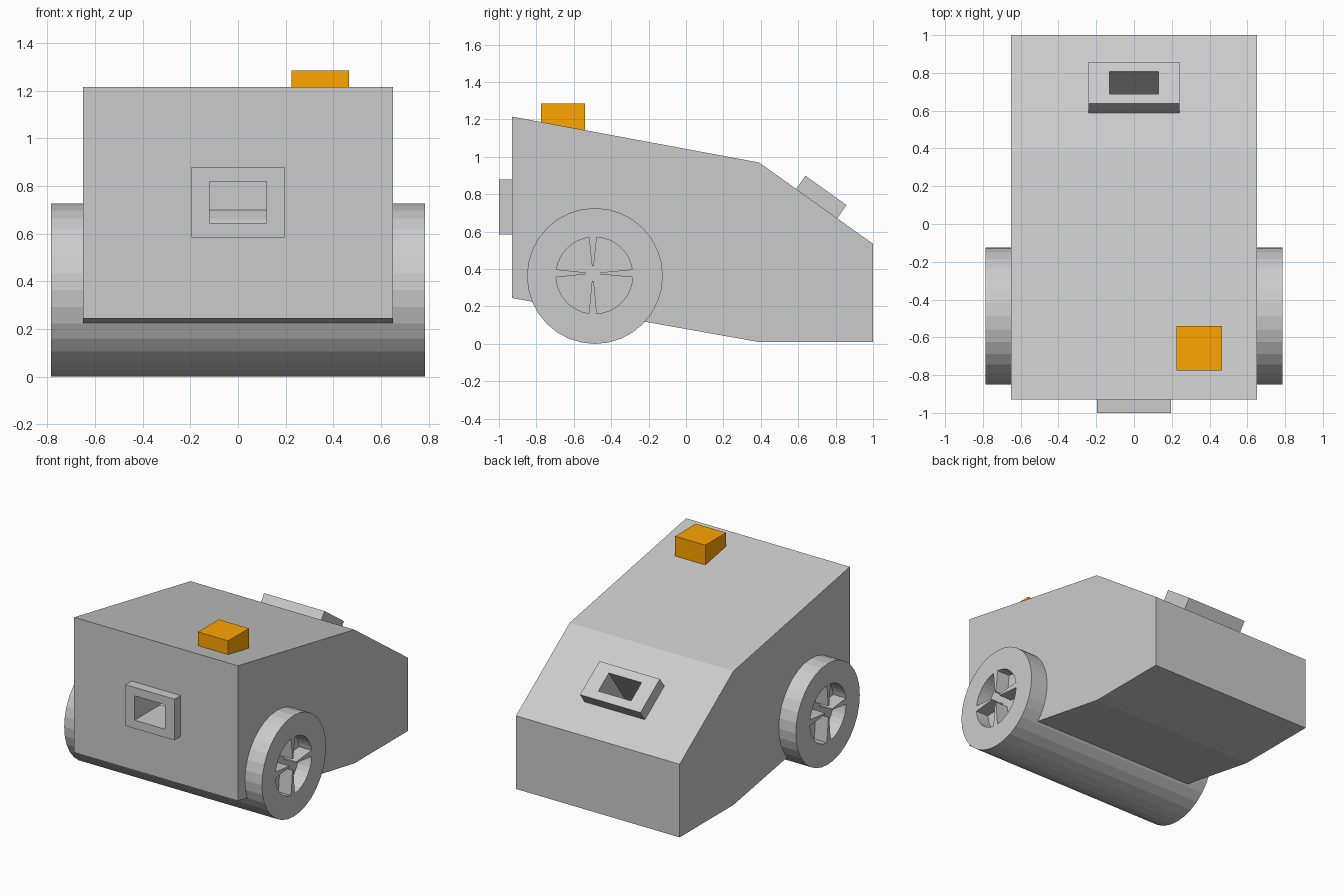
import bpy, bmesh
from math import sin, cos, asin, atan2, sqrt, pi
from mathutils import Matrix, Vector

if "Cube" in bpy.data.objects:
    bpy.data.objects.remove(bpy.data.objects["Cube"])


def finish(name, bm):
    bmesh.ops.recalc_face_normals(bm, faces=bm.faces)
    mesh = bpy.data.meshes.new(name)
    bm.to_mesh(mesh)
    bm.free()
    obj = bpy.data.objects.new(name, mesh)
    bpy.context.collection.objects.link(obj)
    return obj


def prism(name, profile, x0, x1):
    """Extrude a (y, z) profile along x."""
    bm = bmesh.new()
    face = bm.faces.new([bm.verts.new((x0, y, z)) for y, z in profile])
    ext = bmesh.ops.extrude_face_region(bm, geom=[face])
    verts = [g for g in ext["geom"] if isinstance(g, bmesh.types.BMVert)]
    bmesh.ops.translate(bm, verts=verts, vec=(x1 - x0, 0, 0))
    return finish(name, bm)


def box(name, lo, hi, matrix=Matrix()):
    lo, hi = Vector(lo), Vector(hi)
    bm = bmesh.new()
    bmesh.ops.create_cube(bm, size=1)
    for v in bm.verts:
        v.co = matrix @ ((lo + hi) / 2 + v.co * (hi - lo))
    return finish(name, bm)


def cut(cutter, *targets):
    cutter.hide_render = True
    for t in targets:
        m = t.modifiers.new("cut", "BOOLEAN")
        m.operation, m.solver, m.object = "DIFFERENCE", "EXACT", cutter
        bpy.context.view_layer.objects.active = t
        bpy.ops.object.modifier_apply(modifier=m.name)
    bpy.data.objects.remove(cutter)


# wedge-shaped body
body = prism("body", [(-.93, .245), (-.93, 1.215), (.39, .97),
                      (1, .535), (1, .01), (.39, .01)], -.65, .65)

# front socket: frame and pocket
front_frame = box("front_frame", (-.195, -1, .585), (.195, -.92, .88))
cut(box("front_pocket", (-.12, -1.1, .645), (.12, -.62, .82)), body, front_frame)

# rear socket, tilted to lie on the back slope
tilt = Matrix.Translation((.7035, .757, 0)).to_4x4()
tilt = Matrix.Translation((0, .7035, .757)) @ Matrix.Rotation(atan2(-.435, .61), 4, "X")
rear_frame = box("rear_frame", (-.24, -.135, -.01), (.24, .135, .078), tilt)
cut(box("rear_pocket", (-.13, -.073, -.3), (.13, .073, .2), tilt), body, rear_frame)

# wide roller whose ends are the wheels
R, CY = .363, -.487
roller = prism("roller", [(CY + R * cos(i * pi / 16), R + R * sin(i * pi / 16))
                          for i in range(32)], -.785, .785)

# round recess in each wheel, leaving four tapered spokes
hub, tips, r = Vector((-.49, .366)), Vector((-.498, .377)), .205
outline = []
for k in range(4):
    a = k * pi / 2
    d, n = Vector((cos(a), sin(a))), Vector((-sin(a), cos(a)))
    n2 = -d
    off, off_next = (tips - hub).dot(n), (tips - hub).dot(n2)
    outline += [tips + d * .04 - n * .005, tips + d * .04 + n * .005]
    start = a + asin((off + .021) / r)
    end = a + pi / 2 + asin((off_next - .021) / r)
    for i in range(9):
        t = start + (end - start) * i / 8
        outline.append(hub + r * Vector((cos(t), sin(t))))
for side in (-1, 1):
    cut(prism("wheel_recess", outline, side * .685, side * .9), roller)

# orange button on the roof
button = box("roof_button", (.225, -.775, 1.1), (.465, -.54, 1.285))
orange = bpy.data.materials.new("orange")
orange.diffuse_color = (1, .376, 0, 1)
orange.use_nodes = True
orange.node_tree.nodes["Principled BSDF"].inputs["Base Color"].default_value = orange.diffuse_color
button.data.materials.append(orange)
